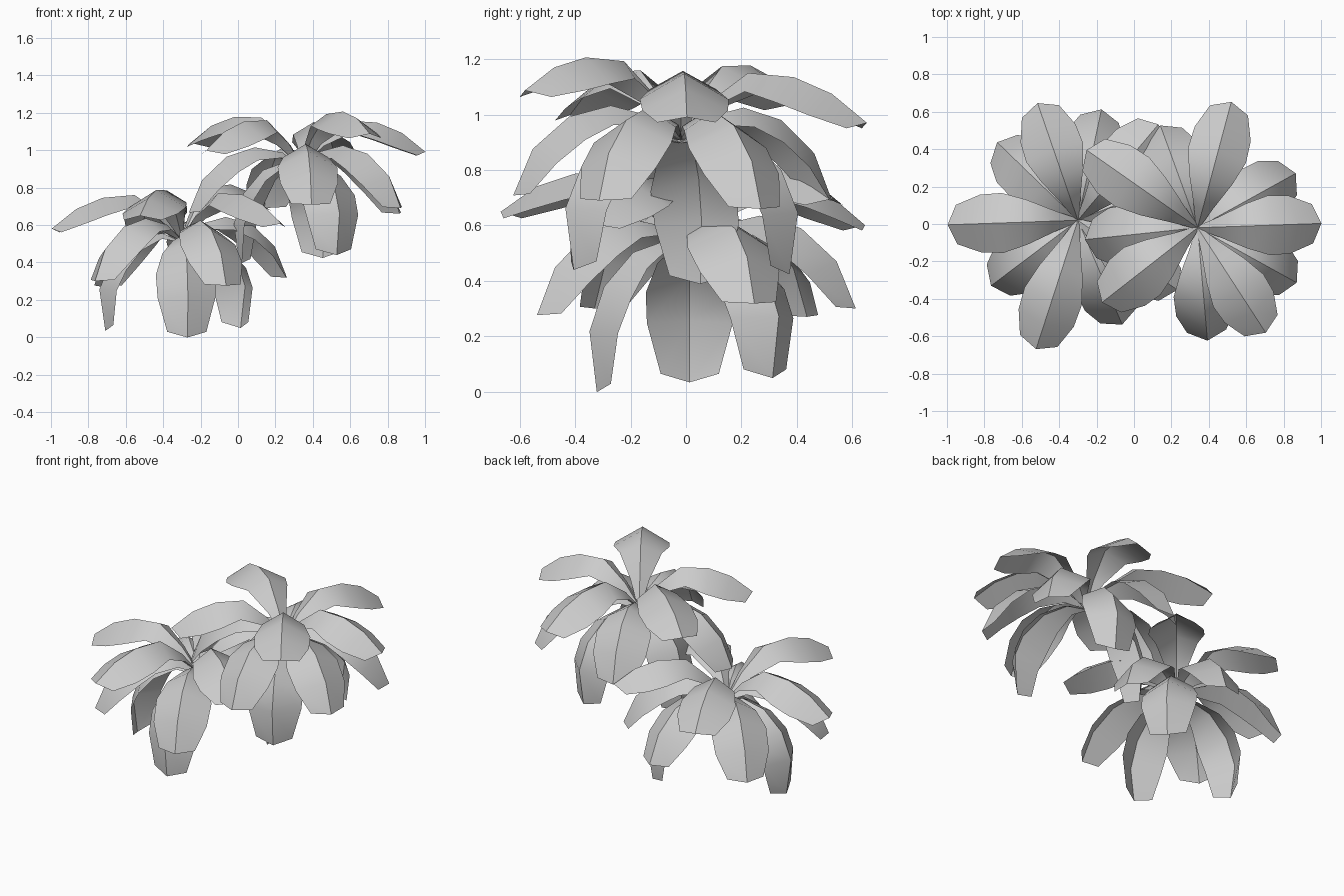
import bpy, bmesh, math
from mathutils import Vector, Matrix

cube = bpy.data.objects.get("Cube")
if cube:
    bpy.data.objects.remove(cube)

grey = bpy.data.materials.new("leaf_grey")
grey.use_nodes = True
colour = (0.6, 0.6, 0.6, 1)
grey.diffuse_color = colour
grey.node_tree.nodes["Principled BSDF"].inputs["Base Color"].default_value = colour

# Midrib paths as (distance from the crown, height)
PATHS = {
    "upper": [(0, -.02), (.1, .1), (.25, .21), (.42, .195), (.56, .135), (.69, .03)],
    "middle": [(0, -.03), (.1, .05), (.25, .085), (.4, .04), (.53, -.08), (.6, -.25)],
    "lower": [(0, -.04), (.1, 0), (.24, -.04), (.36, -.16), (.42, -.32), (.39, -.54)],
}
HALF_WIDTHS = [.01, .055, .12, .16, .155, .105]
DROPS = [.004, .03, .07, .095, .09, .045]   # fall of the sides below the midrib

# Leaves of one plant as (azimuth, reach scale, upward tilt)
LEAVES = {
    "upper": [(2, .96, .03), (75, 1.01, 0), (145, 1.05, .1), (218, .94, .04),
              (303, .97, .17)],
    "middle": [(29, 1, -.05), (110, .97, 0), (186, 1.01, -.04), (275, 1.01, .03),
               (331, 1.01, 0)],
    "lower": [(74, 1.05, .06), (168, .88, -.03), (296, 1.1, .1)],
}


def leaf(name, tier, reach, tilt, placement):
    """A folded strip with a raised midrib and a blunt tip."""
    path = [Vector((r * reach, 0, z + tilt * r)) for r, z in PATHS[tier]]
    bm = bmesh.new()
    rows = []
    for i, p in enumerate(path):
        along = (path[min(i + 1, len(path) - 1)] - path[max(i - 1, 0)]).normalized()
        normal = Vector((-along.z, 0, along.x))
        back = along * (.025 if i == len(path) - 1 else 0)
        rows.append([bm.verts.new(p + Vector((0, side * HALF_WIDTHS[i], 0))
                                  - abs(side) * (normal * DROPS[i] + back))
                     for side in (-1, 0, 1)])
    for a, b in zip(rows, rows[1:]):
        for k in (0, 1):
            bm.faces.new((a[k], b[k], b[k + 1], a[k + 1]))
    bm.transform(placement)
    mesh = bpy.data.meshes.new(name)
    bm.to_mesh(mesh)
    bm.free()
    mesh.materials.append(grey)
    obj = bpy.data.objects.new(name, mesh)
    bpy.context.collection.objects.link(obj)
    obj.select_set(True)
    bpy.context.view_layer.objects.active = obj


# Two copies of the plant, the lower one turned
bpy.ops.object.select_all(action='DESELECT')
for plant, crown, turn in (("left", (.34, -.02, .94), 0), ("right", (-.3, .02, .55), 107)):
    for tier, leaves in LEAVES.items():
        for n, (azimuth, reach, tilt) in enumerate(leaves, 1):
            placement = (Matrix.Translation(crown)
                         @ Matrix.Rotation(math.radians(azimuth + turn), 4, 'Z'))
            leaf(f"{plant}_{tier}_leaf_{n}", tier, reach, tilt, placement)
bpy.ops.object.shade_smooth_by_angle(angle=math.radians(40))
